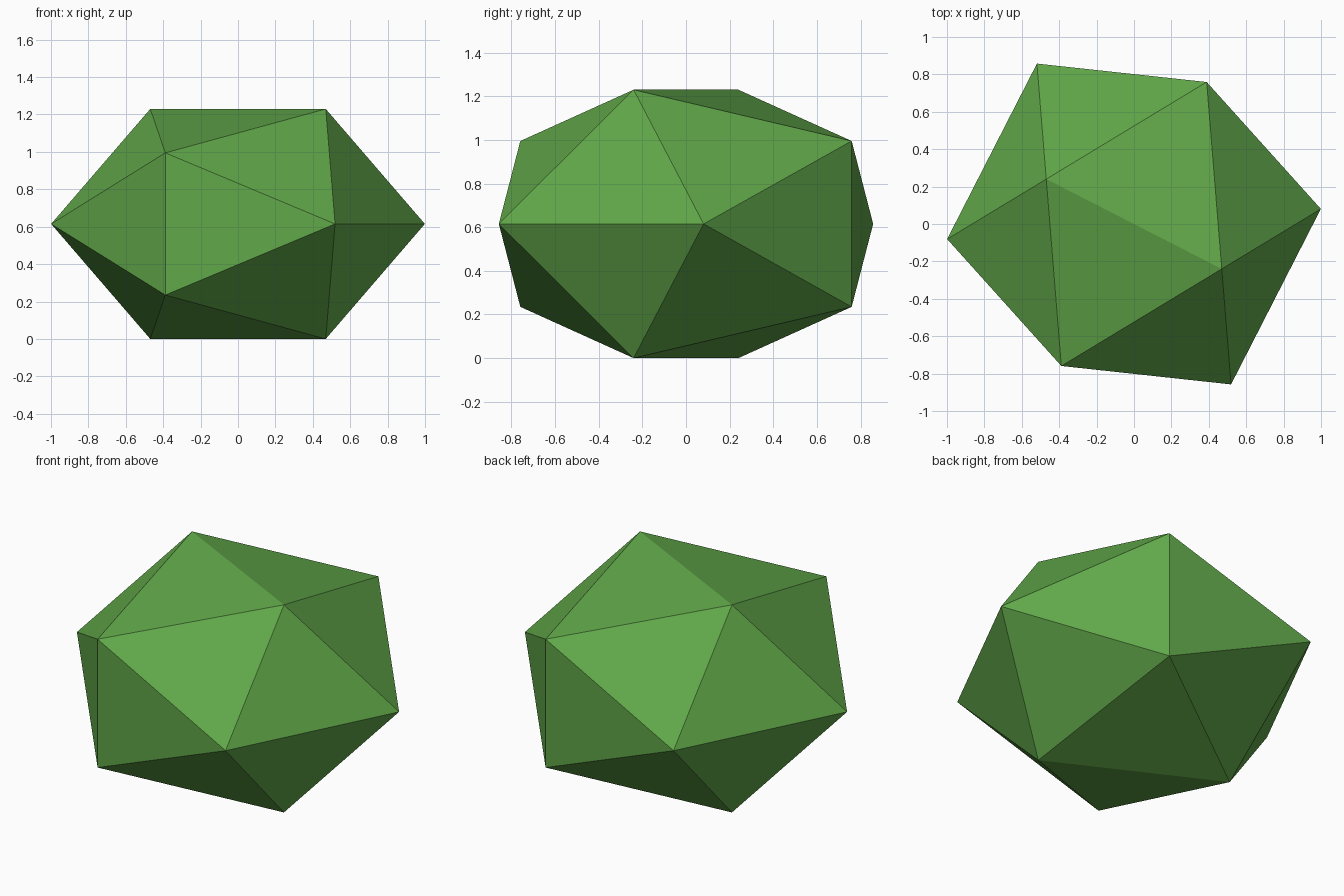
import bpy
import bmesh
from math import radians, sqrt
from mathutils import Matrix

cube = bpy.data.objects.get("Cube")
if cube:
    bpy.data.objects.remove(cube, do_unlink=True)

GOLDEN = (1 + sqrt(5)) / 2
WIDTH_SCALE = 0.527    # horizontal size of the gem
HEIGHT_SCALE = 0.38    # flattened height
TURN = radians(-27.1)  # turn about the vertical axis

# Foliage colour
green = bpy.data.materials.new("leaf_green")
green.use_nodes = True
colour = (0.118, 0.385, 0.066, 1)
green.diffuse_color = colour
bsdf = next(n for n in green.node_tree.nodes if n.type == 'BSDF_PRINCIPLED')
bsdf.inputs["Base Color"].default_value = colour
bsdf.inputs["Roughness"].default_value = 0.9

# Twenty-sided bush: hull of three crossed golden rectangles
bm = bmesh.new()
for a in (-1, 1):
    for b in (-GOLDEN, GOLDEN):
        for corner in ((a, 0, b), (0, b, a), (b, a, 0)):
            bm.verts.new(corner)
bmesh.ops.convex_hull(bm, input=bm.verts[:])

# Flatten, turn and stand on the ground
shape = (Matrix.Translation((0, 0, GOLDEN * HEIGHT_SCALE))
         @ Matrix.Rotation(TURN, 4, 'Z')
         @ Matrix.Diagonal((WIDTH_SCALE, WIDTH_SCALE, HEIGHT_SCALE, 1)))
bmesh.ops.transform(bm, matrix=shape, verts=bm.verts[:])
bmesh.ops.recalc_face_normals(bm, faces=bm.faces[:])

mesh = bpy.data.meshes.new("bush")
bm.to_mesh(mesh)
bm.free()
mesh.materials.append(green)
bush = bpy.data.objects.new("bush", mesh)
bpy.context.collection.objects.link(bush)
